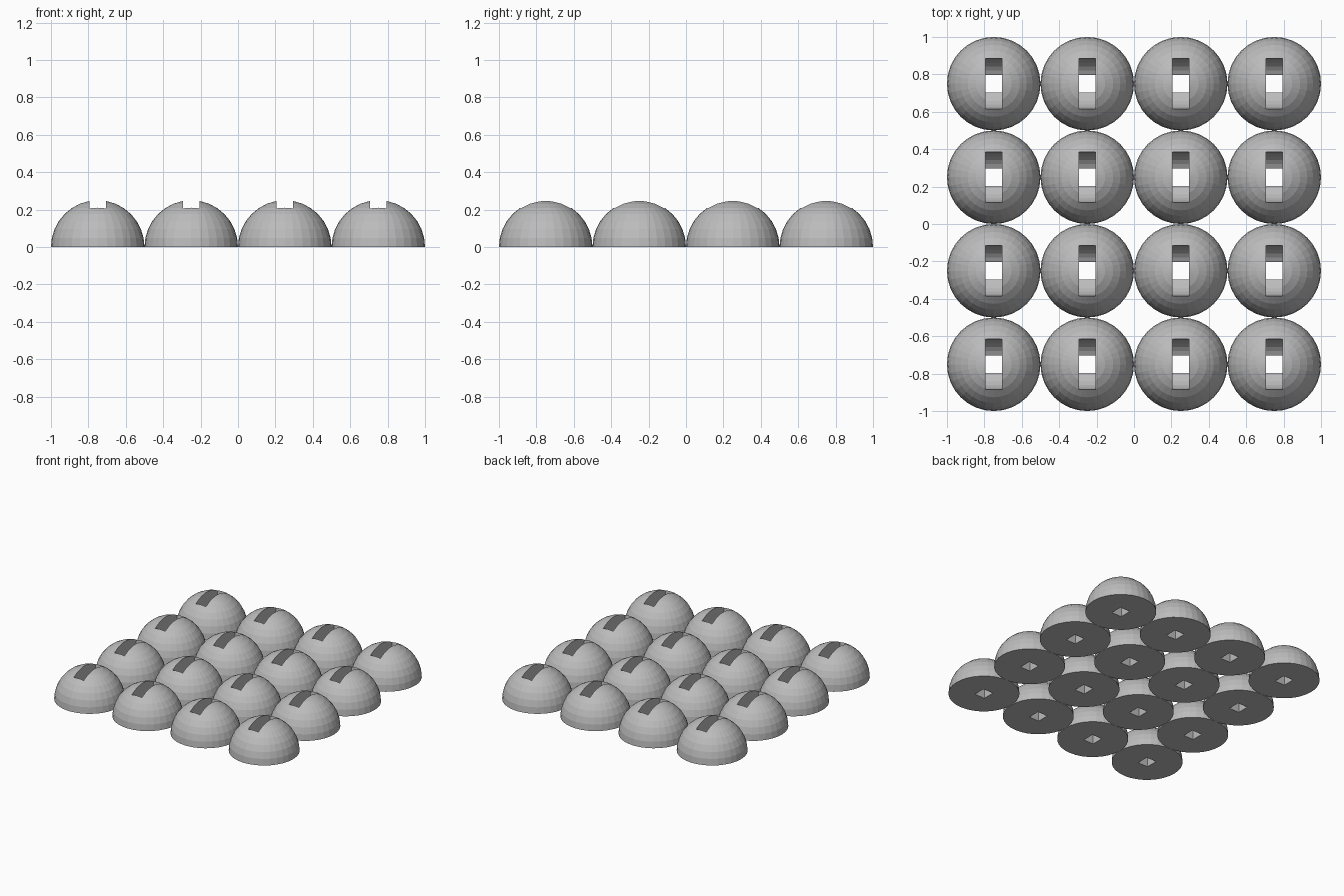
import bpy, bmesh, math

if "Cube" in bpy.data.objects:
    bpy.data.objects.remove(bpy.data.objects["Cube"])

R = 0.25          # dome radius
HALF_W = 0.043    # slot half width (x)
BOWL_R = 0.135    # slot bowl radius (y)
BOWL_Z = 0.21     # height of bowl centre
HOLE = 0.047      # half length of through hole (y)

grey = bpy.data.materials.new("plain grey")
grey.diffuse_color = (0.5, 0.5, 0.5, 1)
grey.use_nodes = True
grey.node_tree.nodes["Principled BSDF"].inputs["Base Color"].default_value = grey.diffuse_color


def add_object(name, bm):
    bmesh.ops.recalc_face_normals(bm, faces=bm.faces)
    mesh = bpy.data.meshes.new(name)
    bm.to_mesh(mesh)
    bm.free()
    mesh.materials.append(grey)
    obj = bpy.data.objects.new(name, mesh)
    bpy.context.collection.objects.link(obj)
    return obj


# Half sphere with a flat closed base
bm = bmesh.new()
bmesh.ops.create_uvsphere(bm, u_segments=32, v_segments=16, radius=R)
bmesh.ops.delete(bm, geom=[v for v in bm.verts if v.co.z < -0.001], context='VERTS')
bmesh.ops.holes_fill(bm, edges=[e for e in bm.edges if e.is_boundary], sides=0)
dome = add_object("dome", bm)

# Slot cutter: rounded bowl narrowing to a through hole
end = math.acos(HOLE / BOWL_R)
side = [(BOWL_R, 0.4)]
for i in range(7):
    a = end * i / 6
    side.append((BOWL_R * math.cos(a), BOWL_Z - BOWL_R * math.sin(a)))
side.append((HOLE, -0.1))
profile = side + [(-y, z) for y, z in reversed(side)]
bm = bmesh.new()
face = bm.faces.new([bm.verts.new((-HALF_W, y, z)) for y, z in profile])
ext = bmesh.ops.extrude_face_region(bm, geom=[face])
for v in ext["geom"]:
    if isinstance(v, bmesh.types.BMVert):
        v.co.x = HALF_W
cutter = add_object("slot_cutter", bm)
cutter.hide_render = True

# Cut the slot, then bake the result
mod = dome.modifiers.new("slot", 'BOOLEAN')
mod.operation = 'DIFFERENCE'
mod.solver = 'EXACT'
mod.object = cutter
bpy.context.view_layer.update()
cut_mesh = bpy.data.meshes.new_from_object(
    dome.evaluated_get(bpy.context.evaluated_depsgraph_get()))
dome.modifiers.clear()
bpy.data.objects.remove(dome)
bpy.data.objects.remove(cutter)

# Four by four grid of touching domes
for row in range(4):
    for col in range(4):
        obj = bpy.data.objects.new(f"dome_{row + 1}_{col + 1}", cut_mesh)
        obj.location = (-0.75 + 0.5 * col, -0.75 + 0.5 * row, 0)
        bpy.context.collection.objects.link(obj)
